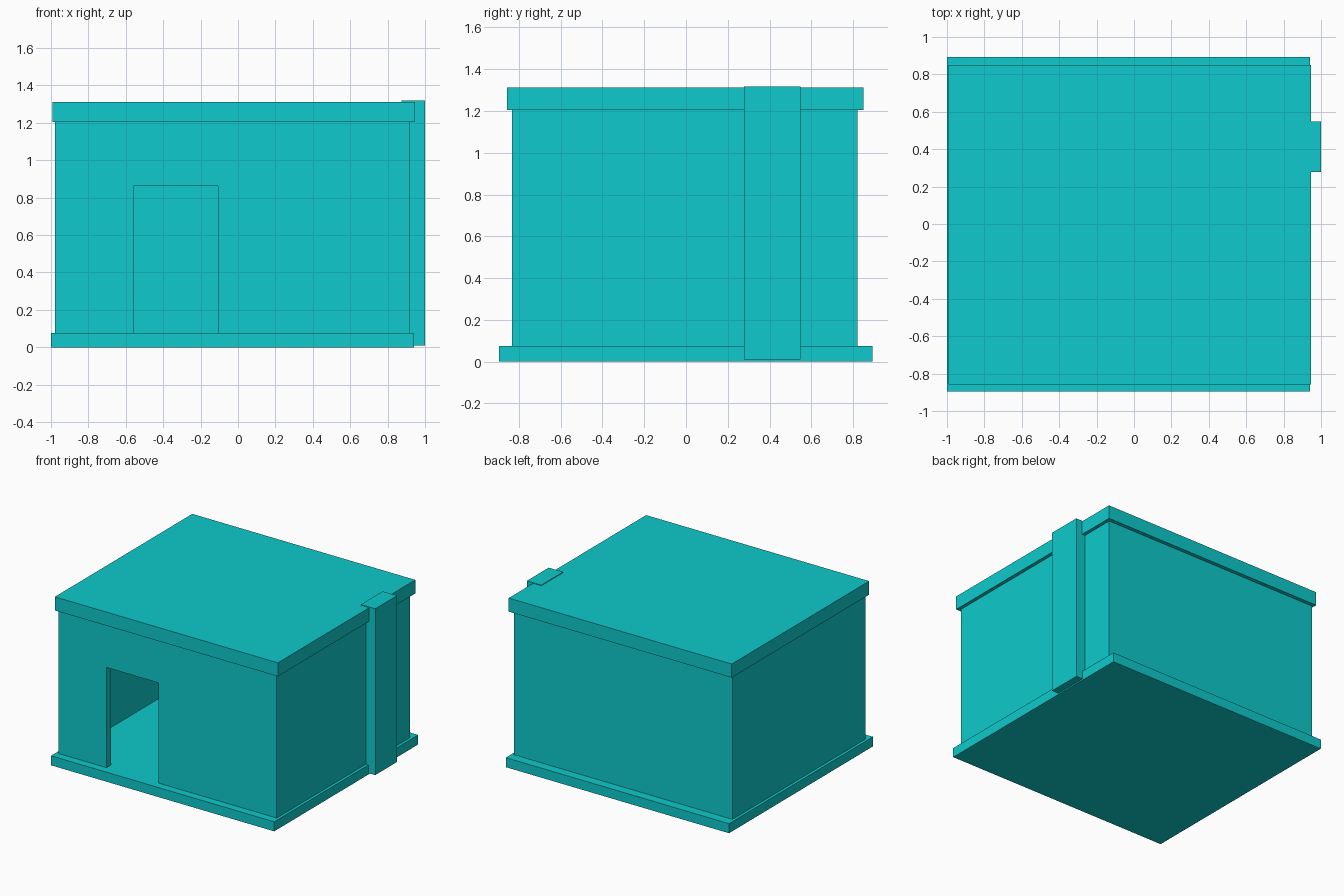
import bpy

# Remove the default object
if "Cube" in bpy.data.objects:
    bpy.data.objects.remove(bpy.data.objects["Cube"], do_unlink=True)

# Single flat colour
turquoise = bpy.data.materials.new("turquoise")
turquoise.use_nodes = True
colour = (0.0044, 0.59, 0.604, 1.0)
turquoise.diffuse_color = colour
turquoise.node_tree.nodes["Principled BSDF"].inputs["Base Color"].default_value = colour


def box(name, x, y, z):
    """Add a box spanning the given (low, high) ranges."""
    ranges = (x, y, z)
    bpy.ops.mesh.primitive_cube_add(size=1, location=[(a + b) / 2 for a, b in ranges])
    obj = bpy.context.object
    obj.name = obj.data.name = name
    obj.scale = [b - a for a, b in ranges]
    bpy.ops.object.transform_apply(location=False, rotation=False, scale=True)
    obj.data.materials.append(turquoise)
    return obj


def cut(target, cutter):
    """Subtract a hidden cutter from the target."""
    mod = target.modifiers.new(cutter.name, "BOOLEAN")
    mod.operation = "DIFFERENCE"
    mod.solver = "EXACT"
    mod.object = cutter
    cutter.hide_render = True
    cutter.hide_set(True)


FLOOR, EAVES = 0.075, 1.205
THICK = 0.055
WALL_X, WALL_Y = (-0.978, 0.92), (-0.833, 0.82)

# Base slab and flat roof slab
box("base_slab", (-1.0, 0.942), (-0.895, 0.893), (0.0, FLOOR))
box("roof_slab", (-0.993, 0.947), (-0.857, 0.85), (EAVES, 1.312))

# Hollow walls with a doorway in the front
walls = box("walls", WALL_X, WALL_Y, (FLOOR, EAVES))
room = box("room_cutter", (WALL_X[0] + THICK, WALL_X[1] - THICK),
           (WALL_Y[0] + THICK, WALL_Y[1] - THICK), (FLOOR - 0.1, EAVES + 0.1))
door = box("doorway_cutter", (-0.56, -0.107),
           (WALL_Y[0] - 0.1, WALL_Y[0] + 2 * THICK), (FLOOR - 0.1, 0.863))
cut(walls, room)
cut(walls, door)

# Chimney stack against the left wall
box("chimney", (0.875, 1.0), (0.277, 0.548), (0.01, 1.318))
